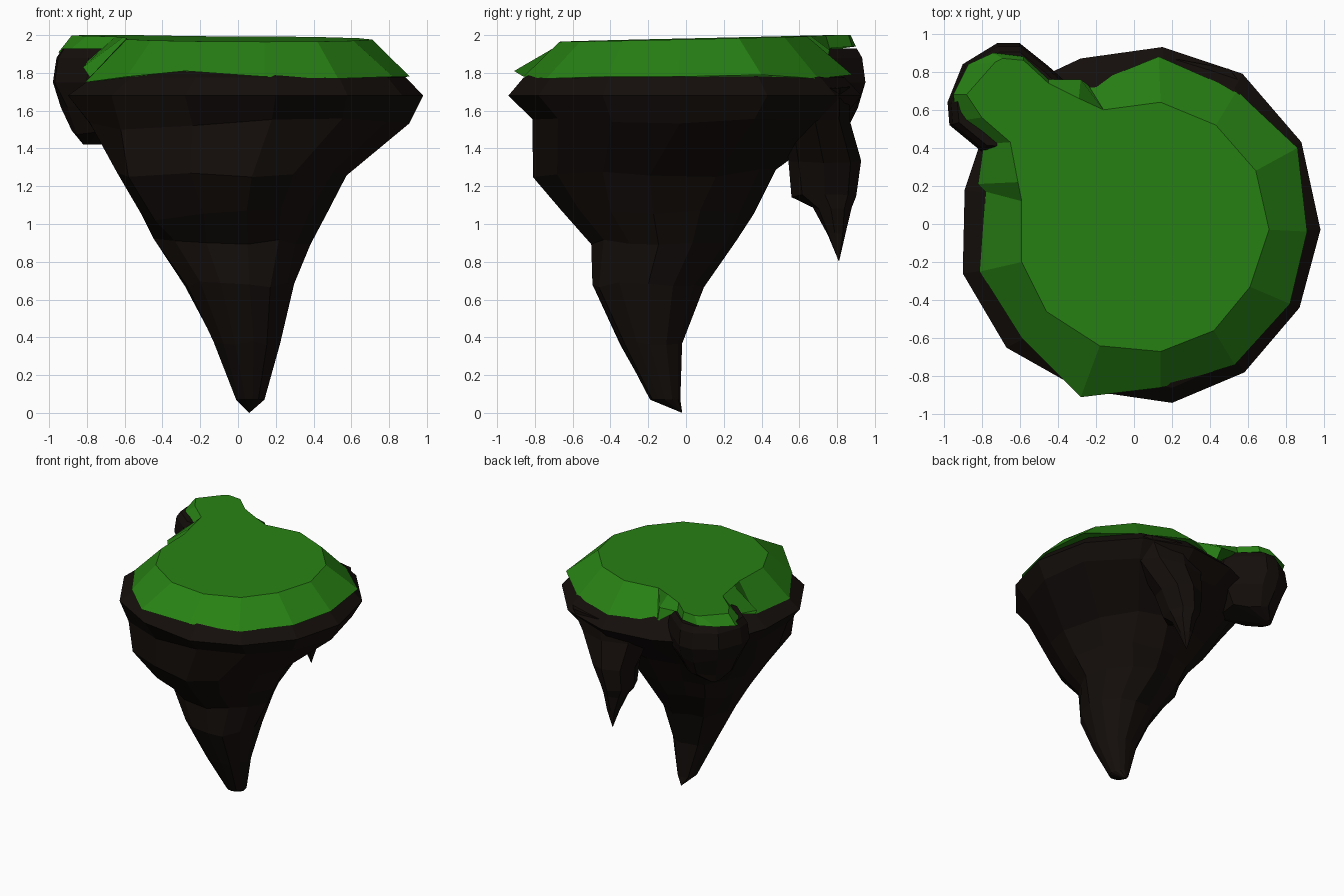
import bpy, bmesh, math, random
from mathutils import Vector

random.seed(4)


def material(name, rgb):
    m = bpy.data.materials.new(name)
    m.diffuse_color = (*rgb, 1)
    return m


ROCK = material("rock", (0.007, 0.0045, 0.0035))
GRASS = material("grass", (0.021, 0.22, 0.007))


def loft(name, rings, mat):
    """Skin a stack of equal-length rings (bottom first); one-point rings become tips."""
    bm = bmesh.new()
    vs = [[bm.verts.new(p) for p in r] for r in rings]
    for a, b in zip(vs, vs[1:]):
        n = max(len(a), len(b))
        for i in range(n):
            j = (i + 1) % n
            if len(a) == 1:
                bm.faces.new((a[0], b[j], b[i]))
            elif len(b) == 1:
                bm.faces.new((a[i], a[j], b[0]))
            else:
                bm.faces.new((a[i], a[j], b[j], b[i]))
    for end in (vs[0], vs[-1]):
        if len(end) > 2:
            bm.faces.new(end)
    bmesh.ops.recalc_face_normals(bm, faces=bm.faces)
    me = bpy.data.meshes.new(name)
    bm.to_mesh(me)
    bm.free()
    me.materials.append(mat)
    ob = bpy.data.objects.new(name, me)
    bpy.context.collection.objects.link(ob)
    return ob


def rough(p, amount):
    return Vector(p) + Vector([random.uniform(-amount, amount) for _ in range(3)])


# Main rock: the rim outline, squeezed into the bounds of each level
RIM = [(0.98, -0.03), (0.88, 0.43), (0.57, 0.79), (0.15, 0.93), (-0.28, 0.87),
       (-0.6, 0.72), (-0.8, 0.45), (-0.89, 0.18), (-0.9, -0.26), (-0.67, -0.65),
       (-0.28, -0.87), (0.2, -0.94), (0.58, -0.78), (0.87, -0.44)]
LEVELS = [  # z, x min, x max, y min, y max, roughness
    (0.07, -0.01, 0.14, -0.19, -0.03, 0.0),
    (0.37, -0.12, 0.22, -0.36, -0.02, 0.01),
    (0.68, -0.27, 0.30, -0.51, 0.10, 0.015),
    (0.91, -0.44, 0.37, -0.52, 0.25, 0.02),
    (1.07, -0.51, 0.45, -0.67, 0.34, 0.02),
    (1.27, -0.64, 0.56, -0.81, 0.48, 0.025),
    (1.54, -0.79, 0.90, -0.83, 0.80, 0.02),
    (1.68, -0.90, 0.98, -0.94, 0.93, 0.0),
    (1.775, -0.77, 0.89, -0.86, 0.84, 0.0),
    (1.84, -0.67, 0.75, -0.73, 0.68, 0.0)]
rings = [[(0.06, -0.02, 0.0)]]
for z, x0, x1, y0, y1, r in LEVELS:
    rings.append([rough((x0 + (x + 0.9) / 1.88 * (x1 - x0),
                         y0 + (y + 0.94) / 1.87 * (y1 - y0), z), r) for x, y in RIM])
# Bulge at the front left shoulder
for level, p in ((7, (-0.62, -0.60, 1.50)), (6, (-0.58, -0.60, 1.25)),
                 (5, (-0.44, -0.48, 1.02))):
    rings[level][9] = Vector(p)
loft("main_rock", rings, ROCK)

# Side outcrop at the back left, with a neck running into the main rock
OUTCROP = [(-0.35, 0.35), (-0.33, 0.72), (-0.45, 0.83), (-0.6, 0.95), (-0.72, 0.95),
           (-0.9, 0.84), (-0.98, 0.64), (-0.97, 0.52), (-0.8, 0.38)]
rings = []
for z, s, cx, cy, r in [(1.42, 0.15, -0.79, 0.74, 0.0), (1.48, 0.62, -0.68, 0.66, 0.015),
                        (1.63, 0.86, -0.6, 0.66, 0.015), (1.75, 1.0, -0.6, 0.6, 0.0),
                        (1.88, 0.95, -0.6, 0.6, 0.0), (1.93, 0.86, -0.61, 0.62, 0.0)]:
    rings.append([rough((cx + (x - cx) * s, cy + (y - cy) * s, z), r) for x, y in OUTCROP])
loft("side_outcrop", rings, ROCK)

# Hanging rock spike below the back rim, flaring into it
rings = [[(0.13, 0.81, 0.8)]]
for z, cx, cy, hx, hy in [(0.95, 0.13, 0.795, 0.05, 0.05), (1.08, 0.13, 0.77, 0.10, 0.10),
                          (1.15, 0.12, 0.73, 0.13, 0.17), (1.33, 0.15, 0.73, 0.18, 0.19),
                          (1.55, 0.20, 0.69, 0.31, 0.18), (1.72, 0.23, 0.68, 0.38, 0.19)]:
    rings.append([rough((cx + hx * math.cos(k * math.tau / 8),
                         cy + hy * math.sin(k * math.tau / 8), z), 0.008) for k in range(8)])
loft("hanging_spike", rings, ROCK)

# Grass cap: outer x, outer y, outer z, top x, top y
EDGE = [(0.13, 0.88, 1.79, 0.14, 0.64), (0.54, 0.70, 1.77, 0.43, 0.52),
        (0.86, 0.40, 1.79, 0.64, 0.28), (0.91, -0.04, 1.78, 0.71, -0.03),
        (0.82, -0.42, 1.78, 0.61, -0.33), (0.53, -0.74, 1.77, 0.42, -0.56),
        (0.14, -0.86, 1.78, 0.14, -0.67), (-0.28, -0.91, 1.81, -0.18, -0.64),
        (-0.59, -0.60, 1.78, -0.46, -0.46), (-0.81, -0.25, 1.75, -0.59, -0.20),
        (-0.78, 0.17, 1.77, -0.59, 0.12), (-0.82, 0.21, 1.83, -0.61, 0.22),
        (-0.79, 0.42, 1.87, -0.65, 0.43), (-0.93, 0.54, 1.89, -0.80, 0.56),
        (-0.95, 0.68, 1.91, -0.88, 0.68), (-0.87, 0.84, 1.94, -0.73, 0.85),
        (-0.74, 0.90, 1.94, -0.69, 0.87), (-0.58, 0.88, 1.94, -0.58, 0.86),
        (-0.45, 0.76, 1.93, -0.45, 0.74), (-0.28, 0.76, 1.92, -0.29, 0.66),
        (-0.24, 0.73, 1.78, -0.16, 0.60)]


def top_z(x, y):
    return 1.98 + 0.022 * y - 0.004 * x


outer = [(ox, oy, oz) for ox, oy, oz, tx, ty in EDGE]
top = [(tx, ty, top_z(tx, ty)) for ox, oy, oz, tx, ty in EDGE]
loft("grass_cap", [outer, top], GRASS)
